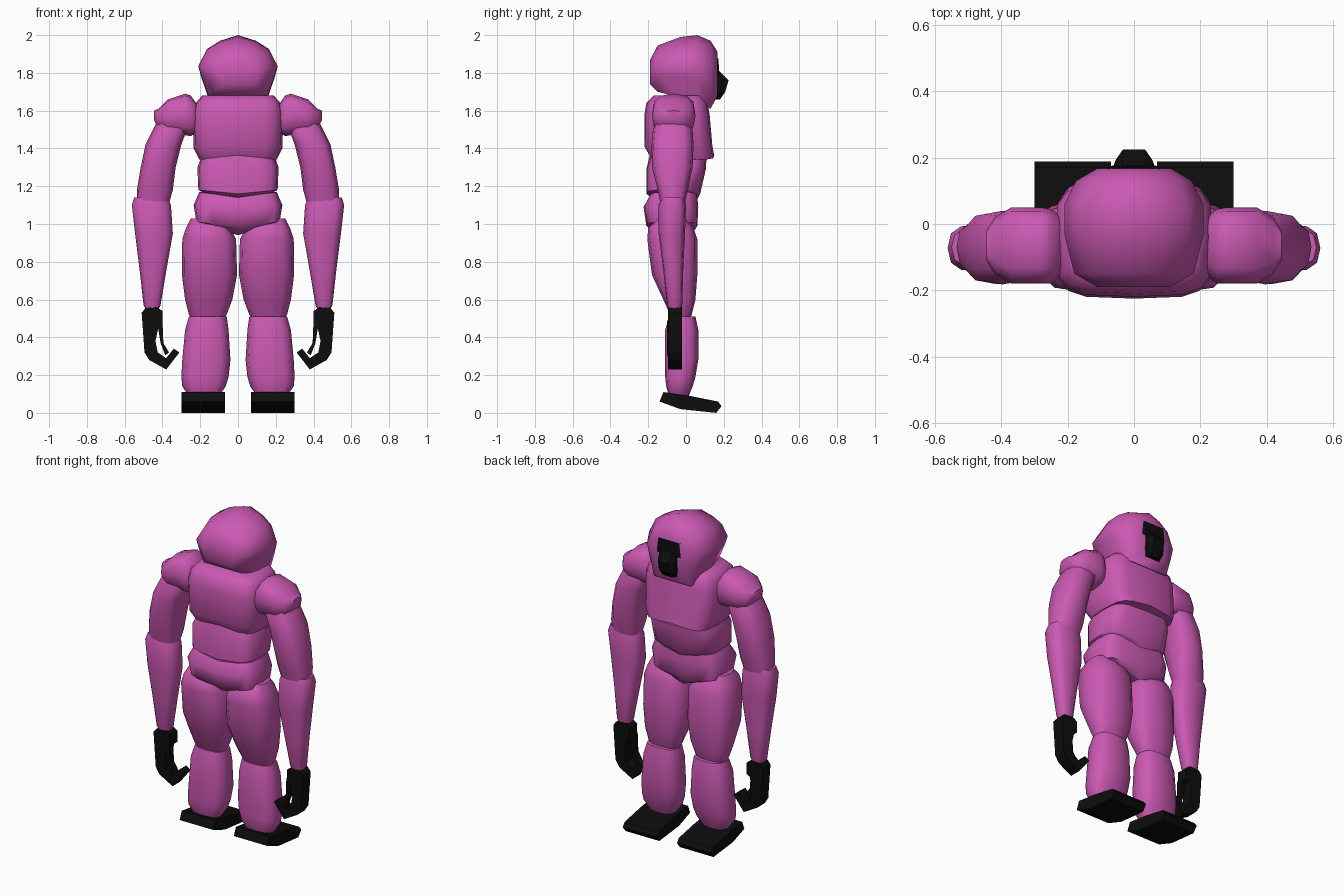
import bpy, bmesh, math

def material(name, rgb):
    m = bpy.data.materials.new(name)
    m.diffuse_color = (*rgb, 1)
    return m

FUR = material("purple", (0.60, 0.10, 0.45))
DARK = material("black", (0.004, 0.004, 0.004))

def squircle(n=12, e=2.8):
    """Rounded-square cross-section inside -1..1."""
    pts = []
    for i in range(n):
        a = 2 * math.pi * i / n
        c, s = math.cos(a), math.sin(a)
        pts.append((math.copysign(abs(c) ** (2 / e), c), math.copysign(abs(s) ** (2 / e), s)))
    return pts

ROUND = squircle()
BOXY = squircle(16, 4)
HEX = [(0, 1), (.45, .83), (.78, .58), (1, .05), (.92, -.3), (.72, -1),
       (-.72, -1), (-.92, -.3), (-1, .05), (-.78, .58), (-.45, .83)]
MASK = [(-1, -1), (1, -1), (1, .5), (.6, 1), (-.6, 1), (-1, .5)]

def finish(name, bm, mat, mirror, smooth):
    bmesh.ops.recalc_face_normals(bm, faces=bm.faces[:])
    me = bpy.data.meshes.new(name)
    bm.to_mesh(me)
    bm.free()
    ob = bpy.data.objects.new(name, me)
    bpy.context.collection.objects.link(ob)
    me.materials.append(mat)
    bpy.ops.object.select_all(action='DESELECT')
    ob.select_set(True)
    bpy.context.view_layer.objects.active = ob
    if smooth:
        bpy.ops.object.shade_smooth_by_angle(angle=math.radians(50))
    if mirror:
        ob.modifiers.new("mirror", 'MIRROR').use_mirror_merge = False
    return ob

def loft(name, axis, sections, profile=ROUND, mat=FUR, mirror=False, smooth=True):
    """Sections: (position, u0, u1, v0, v1[, arch]); u, v are the other two axes in order."""
    bm = bmesh.new()
    rings = []
    for pos, u0, u1, v0, v1, *arch in sections:
        ring = []
        for pu, pv in profile:
            co = [(u0 + u1) / 2 + pu * (u1 - u0) / 2, (v0 + v1) / 2 + pv * (v1 - v0) / 2]
            co.insert(axis, pos + (arch[0] * abs(pu) if arch else 0))
            ring.append(bm.verts.new(co))
        rings.append(ring)
    n = len(profile)
    for a, b in zip(rings, rings[1:]):
        for i in range(n):
            j = (i + 1) % n
            bm.faces.new((a[i], a[j], b[j], b[i]))
    bm.faces.new(rings[0])
    bm.faces.new(rings[-1])
    return finish(name, bm, mat, mirror, smooth)

def slab(name, axis, pts, lo, hi):
    """Extrude an outline along x or y, mirrored to both sides."""
    bm = bmesh.new()
    ends = []
    for p in (lo, hi):
        ring = []
        for a, b in pts:
            co = [a, b]
            co.insert(axis, p)
            ring.append(bm.verts.new(co))
        ends.append(ring)
        bm.faces.new(ring)
    for i in range(len(pts)):
        j = (i + 1) % len(pts)
        bm.faces.new((ends[0][i], ends[0][j], ends[1][j], ends[1][i]))
    return finish(name, bm, DARK, True, False)

X, Y, Z = 0, 1, 2

# Head, lofted front to back
loft("head", Y, [(-.19, -.11, .11, 1.74, 1.87), (-.15, -.18, .18, 1.70, 1.945),
                 (-.03, -.21, .21, 1.67, 1.99), (.06, -.21, .21, 1.65, 2.0),
                 (.13, -.175, .175, 1.61, 1.97), (.168, -.11, .11, 1.68, 1.91)], HEX)

# Face: brow bar and muzzle
loft("brow", Z, [(1.79, -.11, .11, .09, .176), (1.875, -.105, .105, .09, .172)], MASK, DARK, smooth=False)
loft("muzzle", Z, [(1.66, -.05, .05, .09, .180), (1.70, -.06, .06, .10, .208),
                   (1.76, -.055, .055, .10, .225), (1.81, -.06, .06, .10, .176)], MASK, DARK, smooth=False)

# Torso segments
loft("chest", Z, [(1.36, -.205, .205, -.19, .15, -.02), (1.41, -.235, .235, -.22, .14, -.01),
                  (1.58, -.24, .24, -.22, .125), (1.64, -.225, .225, -.21, .115),
                  (1.68, -.19, .19, -.17, .09)], BOXY)
loft("belly", Z, [(1.13, -.18, .18, -.17, .06, .035), (1.16, -.21, .21, -.21, .075, .02),
                  (1.29, -.215, .215, -.21, .105, .01), (1.37, -.195, .195, -.19, .11, -.02)], BOXY)
loft("hips", Z, [(.94, -.15, .15, -.15, .03, .05), (.99, -.22, .22, -.21, .06, .02),
                 (1.09, -.235, .235, -.225, .065, .01), (1.14, -.205, .205, -.19, .06, .03)], BOXY)

# Arms
loft("shoulders", X, [(.20, -.14, .01, 1.50, 1.61), (.25, -.18, .045, 1.465, 1.68),
                      (.28, -.18, .05, 1.47, 1.69), (.37, -.18, .05, 1.48, 1.66),
                      (.42, -.15, .02, 1.50, 1.61), (.445, -.11, -.02, 1.55, 1.60)], mirror=True)
loft("upper_arms", Z, [(1.56, .30, .42, -.15, .01), (1.50, .27, .45, -.175, .035),
                       (1.42, .30, .49, -.182, .04), (1.30, .33, .515, -.18, .035),
                       (1.18, .345, .535, -.15, .01), (1.09, .37, .535, -.13, -.01)], mirror=True)
loft("forearms", Z, [(1.14, .37, .55, -.13, -.01), (1.10, .355, .562, -.145, 0),
                     (.95, .345, .545, -.145, -.005), (.75, .38, .52, -.12, -.015),
                     (.57, .41, .50, -.10, -.02), (.54, .425, .485, -.09, -.03)], mirror=True)

# Hands: curled fingers and thin thumb
slab("hands", Y, [(.40, .54), (.43, .56), (.49, .555), (.51, .53), (.505, .46), (.495, .32),
                  (.47, .28), (.38, .23), (.31, .32), (.34, .34), (.38, .29), (.425, .32),
                  (.437, .38), (.42, .46), (.40, .47)], -.095, -.02)
slab("thumbs", Y, [(.40, .49), (.425, .46), (.41, .37), (.385, .305), (.365, .32), (.395, .37)], -.10, -.06)

# Legs
loft("thighs", Z, [(1.03, .10, .25, -.15, .0), (.98, .04, .275, -.20, .04),
                   (.92, .01, .295, -.205, .06), (.73, .005, .297, -.18, .06),
                   (.60, .03, .28, -.12, .05), (.52, .06, .26, -.085, .03),
                   (.49, .08, .24, -.07, .02)], mirror=True)
loft("shins", Z, [(.51, .06, .26, -.09, .05), (.44, .05, .28, -.11, .065),
                  (.28, .04, .295, -.11, .065), (.19, .05, .30, -.11, .05),
                  (.14, .065, .295, -.105, .035), (.09, .10, .26, -.09, .015)], mirror=True)
slab("feet", X, [(-.12, .11), (-.14, .06), (-.03, .02), (.16, 0), (.188, .035),
                 (.17, .06), (.02, .09)], .07, .30)
